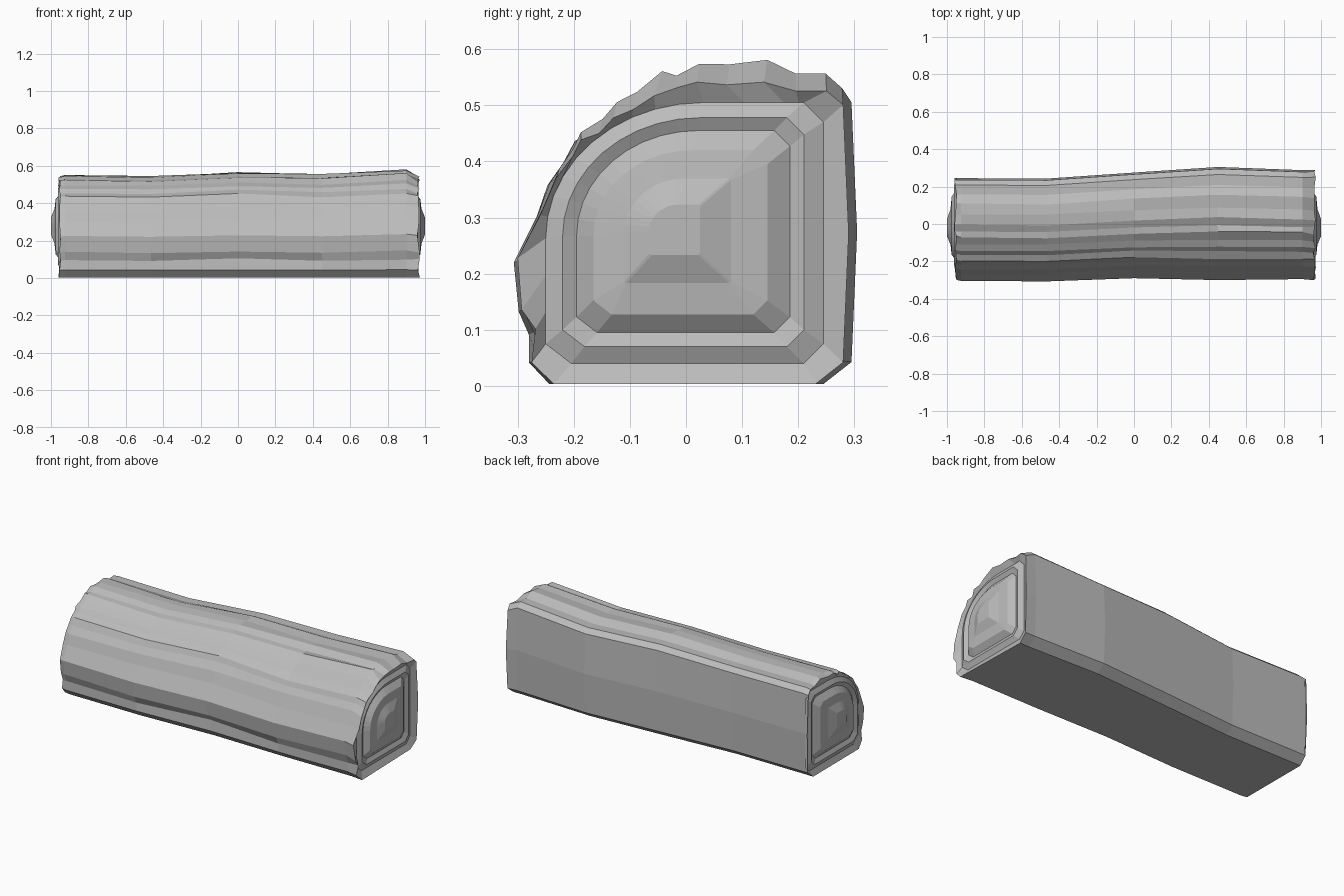
import bpy
import bmesh
import math
import random

random.seed(4)
cube = bpy.data.objects.get("Cube")
if cube:
    bpy.data.objects.remove(cube)

wood = bpy.data.materials.new("grey wood")
wood.use_nodes = True
grey = (0.5, 0.5, 0.5, 1)
wood.diffuse_color = grey
wood.node_tree.nodes["Principled BSDF"].inputs["Base Color"].default_value = grey

# Split-log outline (y, z): flat bottom, flat back, ridged bark on the front and top
OUTLINE = [(-.235, .005), (.235, .005), (.285, .045), (.295, .28), (.285, .515),
           (.255, .54), (.2, .54), (.145, .56), (.08, .558), (.025, .56),
           (-.015, .542), (-.05, .538), (-.09, .51), (-.125, .495), (-.15, .468),
           (-.19, .445), (-.205, .415), (-.235, .375), (-.262, .31), (-.3, .235),
           (-.29, .145), (-.272, .1), (-.275, .045)]
COUNT = len(OUTLINE)

# Sections along the log: x, front y, back y, top z
SECTIONS = [(-.955, -.295, .245, .54), (-.925, -.302, .245, .545),
            (-.465, -.303, .243, .54), (0, -.285, .275, .562),
            (.45, -.295, .305, .55), (.9, -.29, .288, .577), (.965, -.3, .29, .545)]

# Growth steps on each end: distance from centre, front, back, bottom, top, chamfer
STEPS = [(.947, -.25, .245, .04, .505, .035), (.962, -.22, .21, .07, .478, .03),
         (.95, -.195, .185, .095, .455, .028), (.975, -.165, .145, .127, .42, .025),
         (.981, -.11, .08, .183, .37, .003), (1, -.065, .025, .233, .323, .003)]


def bark_ring(bm, section):
    x, front, back, top = section
    ring = []
    for i, (y, z) in enumerate(OUTLINE):
        y = front + (y + .3) / .595 * (back - front)
        z = .003 + (z - .005) / .555 * (top - .003)
        wobble = random.uniform(-.007, .007) if 6 < i < COUNT - 1 else 0
        end = random.uniform(-.007, .007) if abs(x) > .95 else 0
        ring.append(bm.verts.new((x + end, y + wobble * .7, z + wobble)))
    return ring


def step_ring(bm, side, step):
    """Quarter-round outline matching the order of the bark outline."""
    x, front, back, low, high, c = step
    middle = low + (high - low) * .48
    shoulder = front + (back - front) * .57
    points = [(front + c * 1.3, low), (back - c, low), (back, low + c),
              (back, (low + high) / 2), (back, high - c), (back - c, high),
              (back - c * 1.2 - .002, high)]
    for t in (.2, .6):
        points.append((back - c + (shoulder - back + c) * t, high))
    arc = COUNT - 12
    for i in range(arc):
        a = math.pi / 2 * i / (arc - 1)
        points.append((shoulder - (shoulder - front) * math.sin(a),
                       middle + (high - middle) * math.cos(a)))
    for t in (.35, .7, 1):
        points.append((front, middle + (low + c - middle) * t))
    return [bm.verts.new((side * x, y, z)) for y, z in points]


def bridge(bm, first, second):
    for i in range(COUNT):
        j = (i + 1) % COUNT
        bm.faces.new((first[i], first[j], second[j], second[i]))


# Whole log: stepped left-hand end, bark body, stepped opposite end
bm = bmesh.new()
rings = [step_ring(bm, -1, s) for s in reversed(STEPS)]
rings += [bark_ring(bm, s) for s in SECTIONS]
rings += [step_ring(bm, 1, s) for s in STEPS]
for first, second in zip(rings, rings[1:]):
    bridge(bm, first, second)
bm.faces.new(rings[0])
bm.faces.new(rings[-1])
bmesh.ops.recalc_face_normals(bm, faces=bm.faces)

mesh = bpy.data.meshes.new("split_log")
bm.to_mesh(mesh)
bm.free()
mesh.materials.append(wood)
log = bpy.data.objects.new("split_log", mesh)
bpy.context.collection.objects.link(log)
